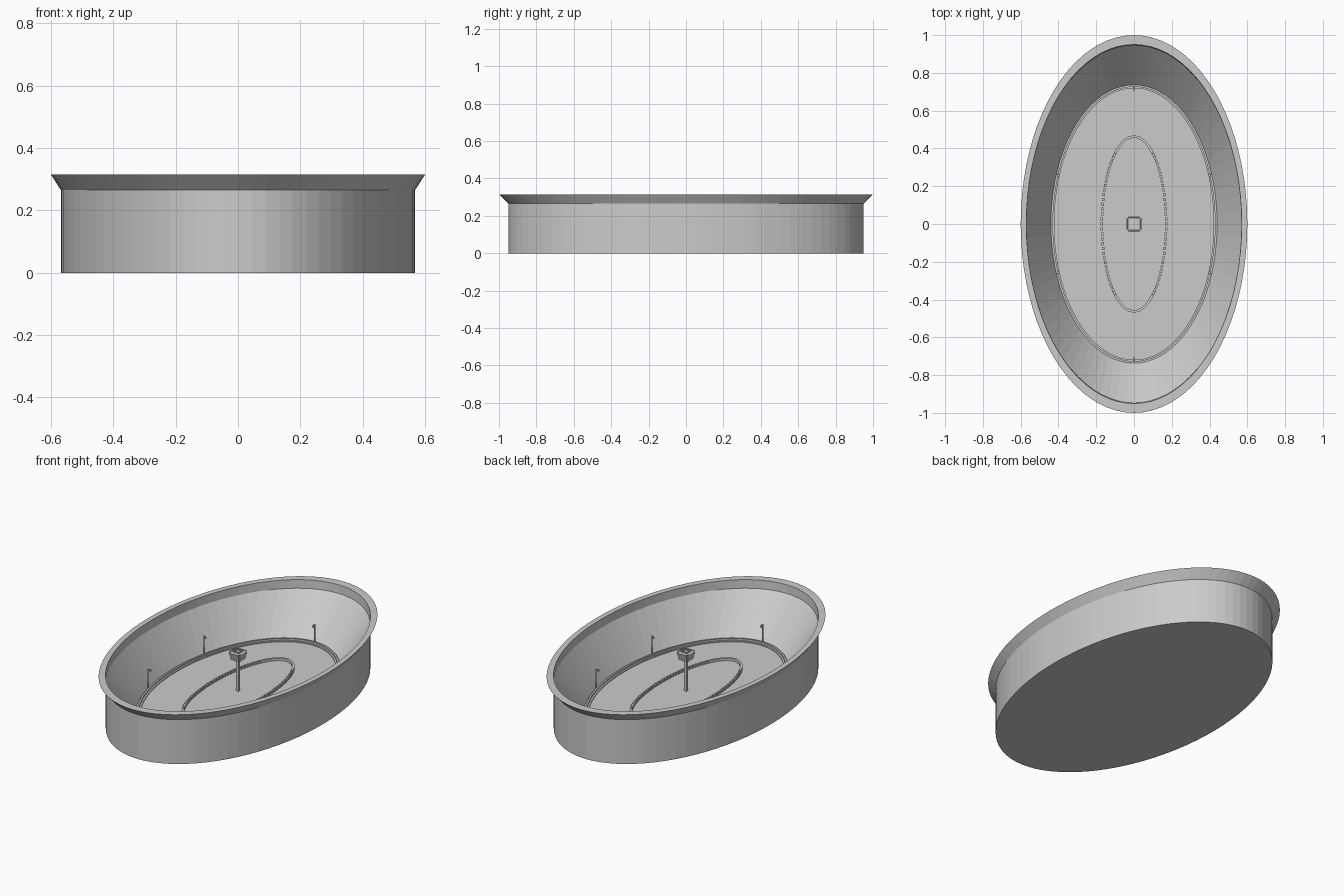
import bpy, bmesh
from math import sin, cos, pi, atan2
from mathutils import Matrix, Vector

cube = bpy.data.objects.get("Cube")
if cube:
    bpy.data.objects.remove(cube)

GREY = (0.6, 0.6, 0.6, 1)
grey = bpy.data.materials.new("concrete_grey")
grey.use_nodes = True
grey.diffuse_color = GREY
grey.node_tree.nodes["Principled BSDF"].inputs["Base Color"].default_value = GREY

FLOOR = 0.045


def finish(bm, name):
    bmesh.ops.recalc_face_normals(bm, faces=bm.faces)
    mesh = bpy.data.meshes.new(name)
    bm.to_mesh(mesh)
    bm.free()
    mesh.materials.append(grey)
    obj = bpy.data.objects.new(name, mesh)
    bpy.context.collection.objects.link(obj)
    return obj


def loft(bm, rings, count, turn=0.0):
    """Skin a stack of elliptical rings (rx, ry, z), capped at both ends."""
    loops = []
    for rx, ry, z in rings:
        angles = [turn + 2 * pi * i / count for i in range(count)]
        loops.append([bm.verts.new((rx * cos(t), ry * sin(t), z)) for t in angles])
    for low, high in zip(loops, loops[1:]):
        for i in range(count):
            j = (i + 1) % count
            bm.faces.new((low[i], low[j], high[j], high[i]))
    bm.faces.new(loops[0][::-1])
    bm.faces.new(loops[-1])


def box(bm, centre, size, angle=0.0):
    matrix = (Matrix.Translation(centre) @ Matrix.Rotation(angle, 4, 'Z')
              @ Matrix.Diagonal((*size, 1)))
    bmesh.ops.create_cube(bm, size=1, matrix=matrix)


# Bowl: outer wall, flared rim, sloping stands, ledge and field
bm = bmesh.new()
loft(bm, [
    (0.568, 0.95, 0), (0.568, 0.95, 0.265),
    (0.60, 1.0, 0.315), (0.57, 0.95, 0.315),
    (0.568, 0.947, 0.265), (0.44, 0.737, 0.05),
    (0.432, 0.729, 0.05), (0.432, 0.729, 0.06),
    (0.422, 0.719, 0.06), (0.422, 0.719, 0.05),
    (0.412, 0.708, 0.05), (0.412, 0.708, FLOOR),
], 80)
finish(bm, "stadium_bowl")

# Low beaded barrier around the inner oval
bm = bmesh.new()
COUNT = 110
for i in range(COUNT):
    t = 2 * pi * i / COUNT
    heading = atan2(0.462 * cos(t), -0.17 * sin(t))
    box(bm, (0.17 * cos(t), 0.462 * sin(t), FLOOR + 0.007),
        (0.016, 0.013, 0.014), heading)
finish(bm, "inner_barrier")

# Central mast
bm = bmesh.new()
box(bm, (0, 0, 0.14), (0.016, 0.016, 0.19))
finish(bm, "scoreboard_mast")

# Scoreboard core with a shallow stepped cap
bm = bmesh.new()
DIAG = 2 ** 0.5
loft(bm, [(h * DIAG, h * DIAG, z) for h, z in
          ((0.018, 0.232), (0.031, 0.278), (0.02, 0.278), (0.02, 0.285),
           (0.013, 0.285), (0.013, 0.28))], 4, pi / 4)
finish(bm, "scoreboard_core")

# Four outward-leaning screens
bm = bmesh.new()
for k in range(4):
    m = (Matrix.Rotation(k * pi / 2, 4, 'Z') @ Matrix.Translation((0.031, 0, 0.257))
         @ Matrix.Rotation(0.28, 4, 'Y') @ Matrix.Diagonal((0.008, 0.056, 0.046, 1)))
    bmesh.ops.create_cube(bm, size=1, matrix=m)
finish(bm, "scoreboard_screens")

# Six lamp posts around the ledge, each with an arm and lamp facing inwards
bm = bmesh.new()
for x, y in [(0, 0.726), (0, -0.726)] + [(sx * 0.41, sy * 0.265)
                                         for sx in (-1, 1) for sy in (-1, 1)]:
    inward = -Vector((x, y, 0)).normalized()
    heading = atan2(inward.y, inward.x)
    base = Vector((x, y, 0))
    box(bm, base + Vector((0, 0, 0.105)), (0.005, 0.005, 0.12), heading)
    box(bm, base + inward * 0.007 + Vector((0, 0, 0.163)), (0.018, 0.005, 0.005), heading)
    box(bm, base + inward * 0.014 + Vector((0, 0, 0.156)), (0.01, 0.012, 0.01), heading)
finish(bm, "lamp_posts")
